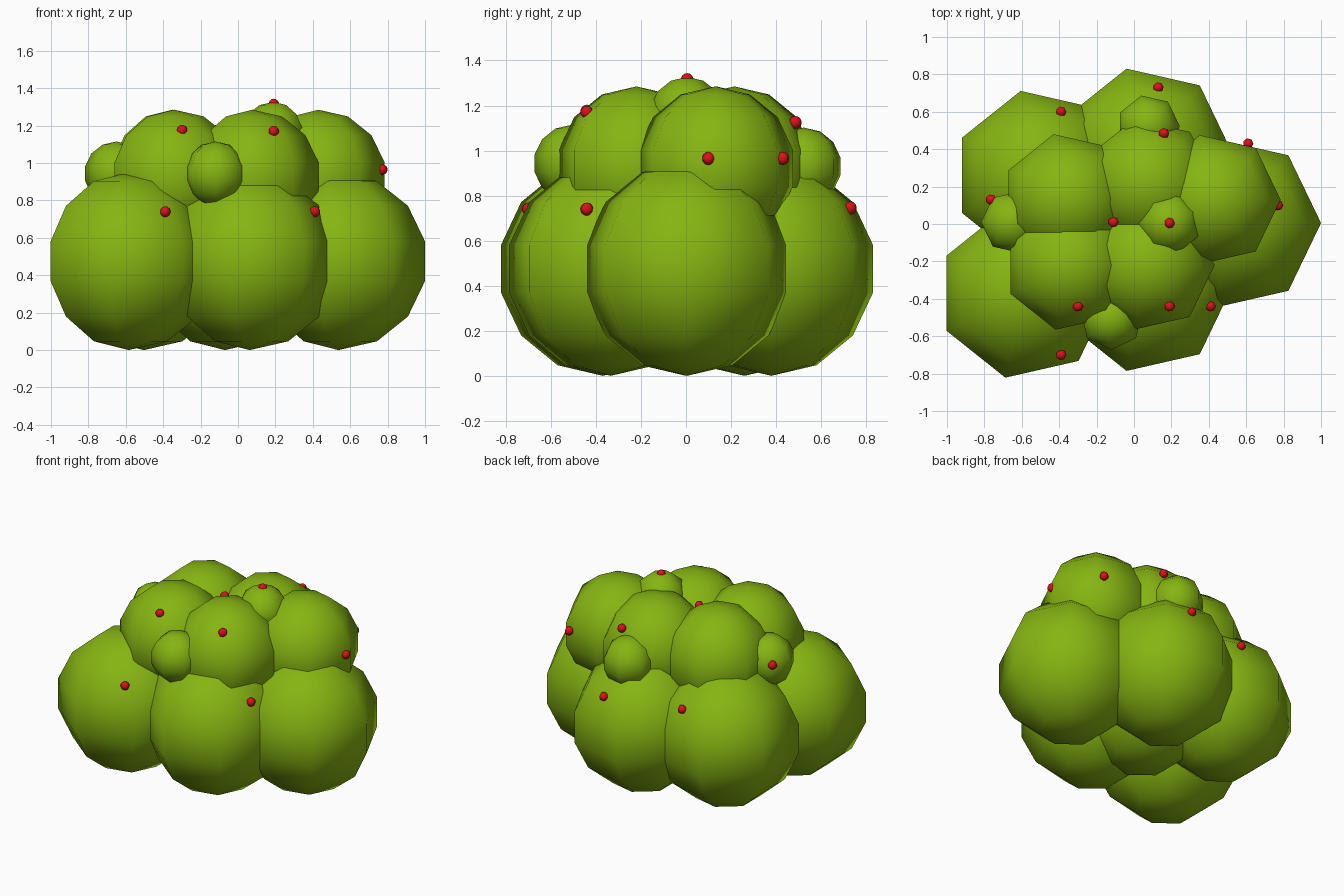
import bpy, math

if "Cube" in bpy.data.objects:
    bpy.data.objects.remove(bpy.data.objects["Cube"])


def material(name, colour):
    m = bpy.data.materials.new(name)
    m.diffuse_color = colour
    m.use_nodes = True
    m.node_tree.nodes["Principled BSDF"].inputs["Base Color"].default_value = m.diffuse_color
    return m


leaf = material("leaf_green", (0.24, 0.46, 0.006, 1))
red = material("berry_red", (0.75, 0.005, 0.01, 1))


def ball(name, pos, radius, mat, turn=0.0):
    """Low-poly ball with 7 segments and 7 rings, smooth shaded."""
    bpy.ops.mesh.primitive_uv_sphere_add(segments=7, ring_count=7, radius=radius, location=pos)
    ob = bpy.context.object
    ob.name = name
    # one vertex of every ring points along +x before turning
    v = max(ob.data.vertices, key=lambda p: p.co.xy.length)
    spin = -math.atan2(v.co.y, v.co.x) + turn
    ob.rotation_euler.z = spin
    bpy.ops.object.shade_smooth()
    ob.data.materials.append(mat)
    return ob


# Bottom layer of large foliage balls
for i, (x, y) in enumerate([(-0.07, 0), (-0.585, -0.37), (-0.503, 0.26),
                            (0.063, 0.379), (0.537, 0.005), (0.063, -0.334)]):
    ball(f"large_foliage_{i}", (x, y, 0.475), 0.475, leaf)

# Upper layer of medium foliage balls
for i, (x, y) in enumerate([(-0.341, -0.22), (0.077, -0.22), (0.43, 0.13),
                            (0.079, 0.215), (-0.351, 0.135)]):
    ball(f"medium_foliage_{i}", (x, y, 0.922), 0.363, leaf)

# Small foliage tufts filling the gaps
for i, (x, y, z, t) in enumerate([(0.19, 0.005, 1.155, math.pi),
                                  (-0.12, -0.505, 0.943, -math.pi / 2),
                                  (-0.65, 0.01, 0.943, math.pi),
                                  (0.077, 0.523, 0.93, 0)]):
    ball(f"small_foliage_{i}", (x, y, z), 0.172, leaf, t)

# Berries
for i, p in enumerate([(-0.39, -0.70, 0.74), (0.41, -0.44, 0.74), (0.13, 0.73, 0.745),
                       (-0.39, 0.60, 0.745), (-0.30, -0.44, 1.175), (0.19, -0.44, 1.17),
                       (0.77, 0.10, 0.965), (0.61, 0.43, 0.965), (0.16, 0.485, 1.125),
                       (-0.11, 0.01, 1.177), (-0.765, 0.13, 0.977), (0.19, 0.005, 1.315)]):
    ball(f"berry_{i}", p, 0.029, red)
